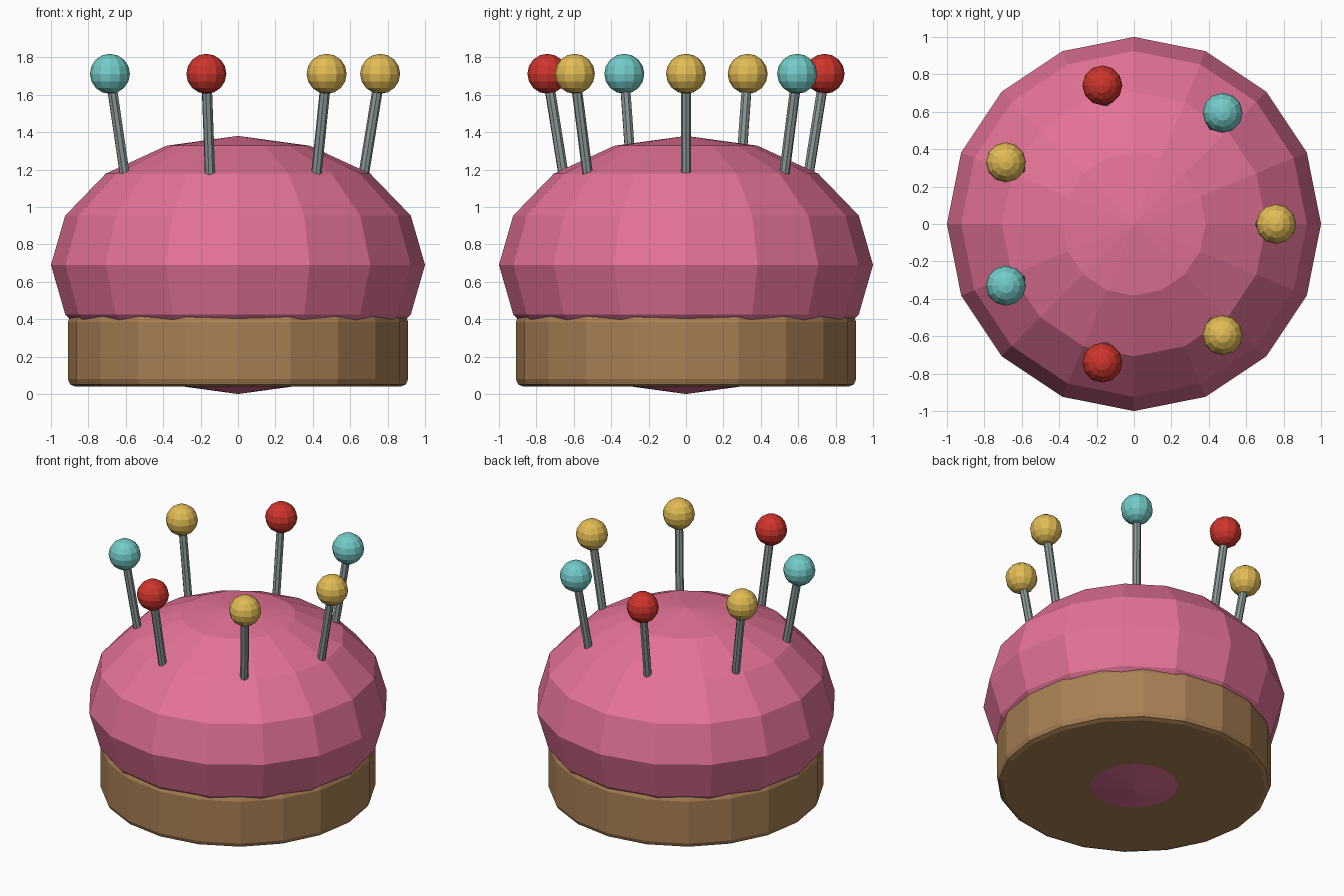
import bpy
from math import cos, sin, tau
from mathutils import Vector

if "Cube" in bpy.data.objects:
    bpy.data.objects.remove(bpy.data.objects["Cube"])


def material(name, rgb):
    mat = bpy.data.materials.new(name)
    mat.diffuse_color = (*rgb, 1)
    mat.use_nodes = True
    mat.node_tree.nodes["Principled BSDF"].inputs["Base Color"].default_value = mat.diffuse_color
    return mat


def finish(name, mat):
    obj = bpy.context.object
    obj.name = name
    obj.data.materials.append(mat)
    return obj


PINK = material("pink_fabric", (0.78, 0.17, 0.31))
WOOD = material("wood", (0.40, 0.22, 0.09))
STEEL = material("steel", (0.26, 0.31, 0.31))
YELLOW = material("yellow", (0.76, 0.50, 0.09))
TEAL = material("teal", (0.17, 0.60, 0.58))
RED = material("red", (0.62, 0.035, 0.025))

# Squashed low-poly cushion
bpy.ops.mesh.primitive_uv_sphere_add(segments=16, ring_count=8, radius=1, location=(0, 0, 0.69))
cushion = finish("cushion", PINK)
cushion.scale.z = 0.69

# Wooden base ring with softened rims
bpy.ops.mesh.primitive_cylinder_add(vertices=20, radius=0.91, depth=0.385,
                                    location=(0, 0, 0.2325), rotation=(0, 0, tau / 4))
base = finish("wooden_base", WOOD)
bevel = base.modifiers.new("rim_bevel", 'BEVEL')
bevel.width = 0.04
bevel.segments = 2
bevel.limit_method = 'ANGLE'
bevel.angle_limit = 0.8

# Ring of seven pins leaning outwards, each with a round head
HEAD_COLOURS = [YELLOW, TEAL, RED]
for i in range(7):
    a = tau * i / 7
    out = Vector((cos(a), sin(a), 0))
    head = out * 0.76 + Vector((0, 0, 1.712))
    tip = out * 0.665 + Vector((0, 0, 1.13))
    axis = head - tip
    bpy.ops.mesh.primitive_cylinder_add(vertices=8, radius=0.028, depth=axis.length,
                                        location=(head + tip) / 2,
                                        rotation=axis.to_track_quat('Z', 'Y').to_euler())
    finish(f"pin_shaft_{i + 1}", STEEL)
    bpy.ops.mesh.primitive_uv_sphere_add(segments=12, ring_count=8, radius=0.107, location=head)
    finish(f"pin_head_{i + 1}", HEAD_COLOURS[i % 3])
